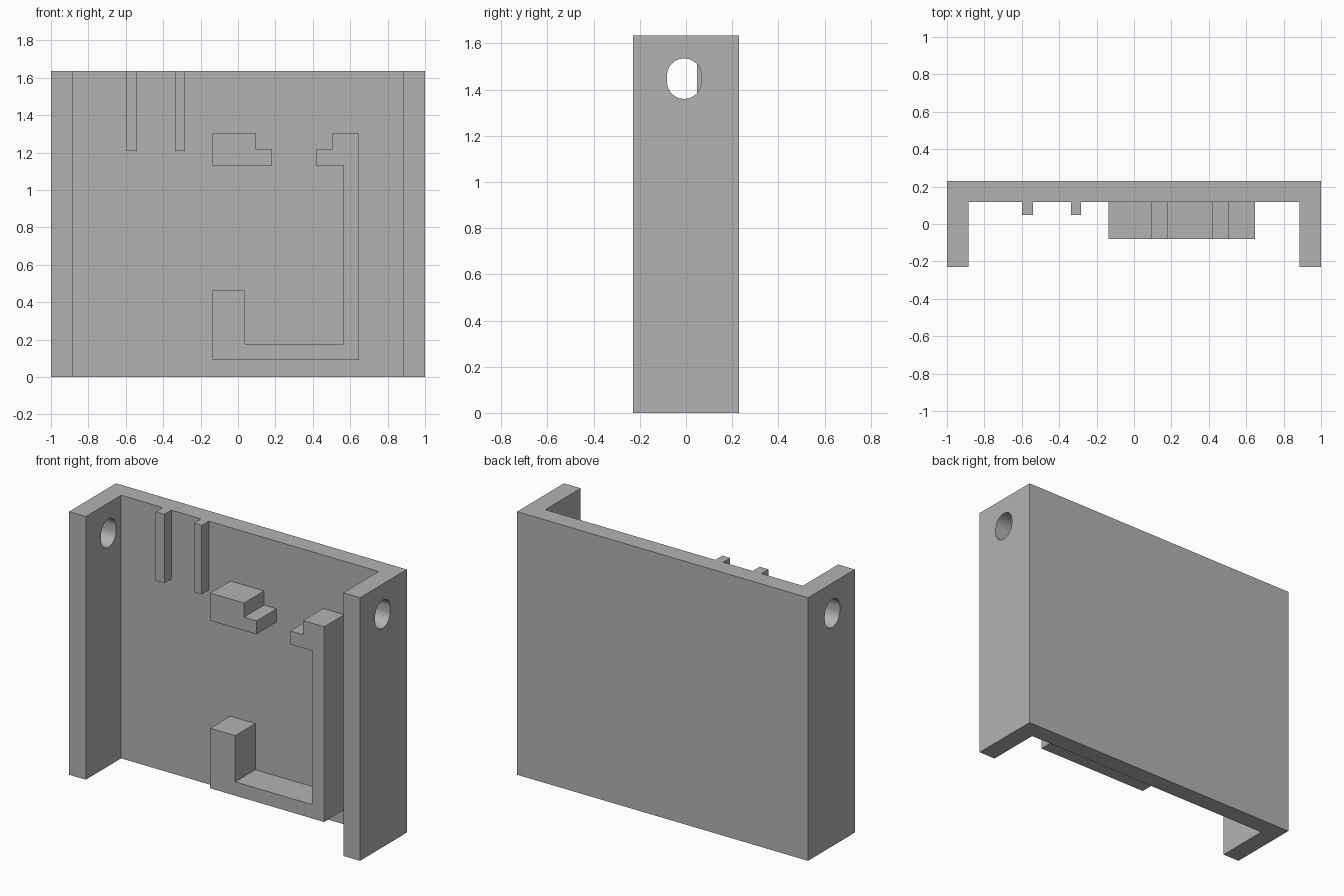
import bpy, bmesh, math
from mathutils import Vector

cube = bpy.data.objects.get("Cube")
if cube:
    bpy.data.objects.remove(cube, do_unlink=True)

HEIGHT = 1.635
DEPTH = 0.23       # half depth of the housing
PLATE_Y = 0.117    # inner face of the back plate
WALL_X = 0.885     # inner face of the side walls

grey = bpy.data.materials.new("plain grey")
grey.use_nodes = True
grey.diffuse_color = (0.45, 0.45, 0.45, 1)
grey.node_tree.nodes["Principled BSDF"].inputs["Base Color"].default_value = grey.diffuse_color


def prism(name, corners, offset):
    """Extrude a closed outline of 3D points along an offset."""
    bm = bmesh.new()
    face = bm.faces.new([bm.verts.new(c) for c in corners])
    out = bmesh.ops.extrude_face_region(bm, geom=[face])
    moved = [v for v in out["geom"] if isinstance(v, bmesh.types.BMVert)]
    bmesh.ops.translate(bm, verts=moved, vec=Vector(offset))
    bmesh.ops.recalc_face_normals(bm, faces=bm.faces)
    mesh = bpy.data.meshes.new(name)
    bm.to_mesh(mesh)
    bm.free()
    mesh.materials.append(grey)
    obj = bpy.data.objects.new(name, mesh)
    bpy.context.collection.objects.link(obj)
    return obj


def raised(name, outline, front_y):
    """Front-view outline standing out from the back plate."""
    return prism(name, [(x, PLATE_Y, z) for x, z in outline], (0, front_y - PLATE_Y, 0))


# Housing: U-shaped plan with back plate and two side walls
half = [(1, DEPTH), (1, -DEPTH), (WALL_X, -DEPTH), (WALL_X, PLATE_Y)]
plan = half + [(-x, y) for x, y in reversed(half)]
housing = prism("housing", [(x, y, 0) for x, y in plan], (0, 0, HEIGHT))

# Vertical slot holes through both side walls
radius, slot_y, low_z, high_z, steps = 0.074, -0.008, 1.434, 1.461, 24
slot = []
for start, z in ((0, high_z), (math.pi, low_z)):
    for i in range(steps + 1):
        a = start + math.pi * i / steps
        slot.append((-1.2, slot_y + radius * math.cos(a), z + radius * math.sin(a)))
cutter = prism("slot_cutter", slot, (2.4, 0, 0))
cutter.hide_render = True
cut = housing.modifiers.new("slots", "BOOLEAN")
cut.operation, cut.solver, cut.object = "DIFFERENCE", "EXACT", cutter
bpy.ops.object.select_all(action="DESELECT")
housing.select_set(True)
bpy.context.view_layer.objects.active = housing
bpy.ops.object.modifier_apply(modifier=cut.name)
bpy.data.objects.remove(cutter, do_unlink=True)
bpy.ops.object.shade_smooth_by_angle(angle=math.radians(30))

# Guide ribs hanging from the top edge
for name, x0, x1 in (("right_guide_rib", -0.6, -0.54), ("left_guide_rib", -0.337, -0.283)):
    raised(name, [(x0, 1.207), (x1, 1.207), (x1, HEIGHT), (x0, HEIGHT)], 0.048)

# Stepped block and the hooked bracket
CLIP_Y = -0.08
raised("stepped_block", [(-0.135, 1.132), (0.183, 1.132), (0.183, 1.215),
                         (0.097, 1.215), (0.097, 1.303), (-0.135, 1.303)], CLIP_Y)
raised("hooked_bracket", [(-0.135, 0.09), (0.648, 0.09), (0.648, 1.303), (0.503, 1.303),
                          (0.503, 1.215), (0.417, 1.215), (0.417, 1.132), (0.565, 1.132),
                          (0.565, 0.176), (0.037, 0.176), (0.037, 0.463), (-0.135, 0.463)], CLIP_Y)
